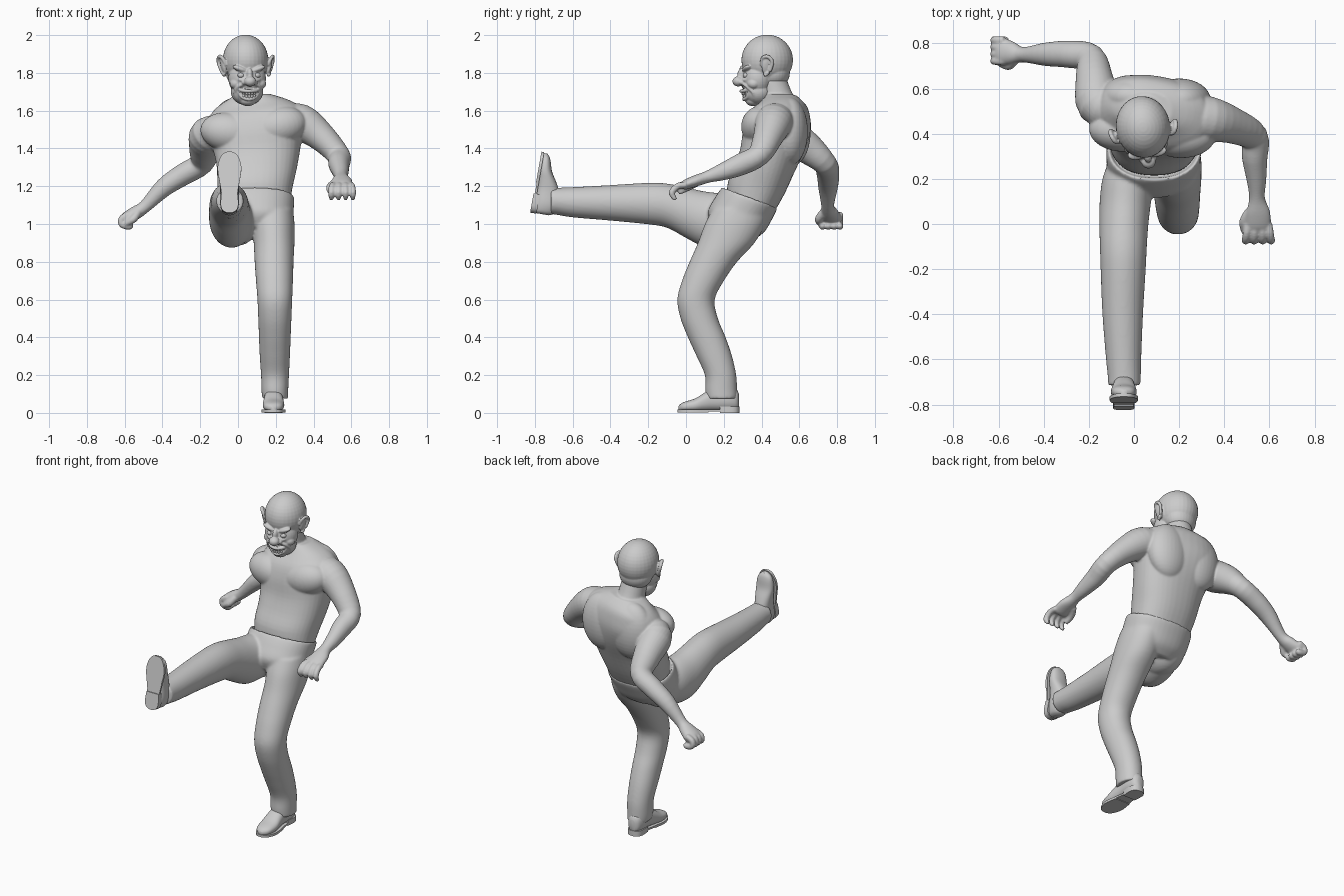
import bpy, bmesh, math
from mathutils import Vector as V, Matrix as M


def spline(rows, n=4):
    """Catmull-Rom interpolation of number tuples."""
    out = []
    for i in range(len(rows) - 1):
        a, b, c, d = (rows[max(0, min(len(rows) - 1, i + k))] for k in (-1, 0, 1, 2))
        for k in range(n):
            t = k / n
            out.append([q + .5 * t * (r - p + t * (2*p - 5*q + 4*r - s + t * (3*(q - r) + s - p)))
                        for p, q, r, s in zip(a, b, c, d)])
    return out + [list(rows[-1])]


def loft(bm, rings, e=2.0, sides=40, mat=M()):
    """Skin a list of (centre, u, v) elliptical rings into a closed tube."""
    def pw(t):
        return math.copysign(abs(t) ** (2 / e), t)
    loops = []
    for c, u, v in rings:
        loops.append([bm.verts.new(mat @ (c + u * pw(math.cos(a)) + v * pw(math.sin(a))))
                      for a in (2 * math.pi * k / sides for k in range(sides))])
    for A, B in zip(loops, loops[1:]):
        for k in range(sides):
            j = (k + 1) % sides
            bm.faces.new((A[k], A[j], B[j], B[k]))
    bm.faces.new(loops[0][::-1])
    bm.faces.new(loops[-1])


def stack(bm, rows, e=2.0):
    """Rows x, y, z, rx, ry, side slope, front slope, twist: rings stacked upward."""
    loft(bm, [(V((x, y, z)), V((rx, -rx * tw, rx * sx)), V((ry * tw, ry, ry * sy)))
              for x, y, z, rx, ry, sx, sy, tw in spline(rows)], e)


def along_y(bm, rows, e=2.0, mat=M()):
    """Rows y, x, z, rx, rz: upright rings along y."""
    loft(bm, [(V((r[1], r[0], r[2])), V((r[3], 0, 0)), V((0, 0, r[4])))
              for r in spline(rows)], e, mat=mat)


def limb(bm, rows, ref=(0, 0, 1), sides=28, mat=M()):
    """Rows x, y, z, thickness, width: rings square to the path."""
    rows, rings = spline(rows), []
    for i, r in enumerate(rows):
        t = (V(rows[min(i + 1, len(rows) - 1)][:3]) - V(rows[max(i - 1, 0)][:3])).normalized()
        u = V(ref)
        u = (u - t * u.dot(t)).normalized()
        rings.append((V(r[:3]), u * r[3], t.cross(u) * r[4]))
    loft(bm, rings, sides=sides, mat=mat)


def cord(bm, pts, r, tip=.6, mat=M()):
    """Round tube tapering at its end (fingers, lips, folds)."""
    n = len(pts) - 1
    limb(bm, [(*p, *[r * (tip if i == n else 1)] * 2) for i, p in enumerate(pts)],
         (.31, .52, .79), 12, mat)


def ball(bm, c, r, mat=M(), tilt=0):
    bmesh.ops.create_uvsphere(bm, u_segments=32, v_segments=20, radius=1,
                              matrix=mat @ M.Translation(c) @ M.Rotation(tilt, 4, 'Y') @ M.Diagonal((*r, 1)))


def finish(name, bm, voxel=0, relax=4):
    bmesh.ops.recalc_face_normals(bm, faces=bm.faces[:])
    me = bpy.data.meshes.new(name)
    bm.to_mesh(me)
    bm.free()
    ob = bpy.data.objects.new(name, me)
    bpy.context.collection.objects.link(ob)
    if voxel:
        m = ob.modifiers.new("blend", 'REMESH')
        m.mode, m.voxel_size, m.use_smooth_shade = 'VOXEL', voxel, True
        s = ob.modifiers.new("relax", 'SMOOTH')
        s.factor, s.iterations = .5, relax
    else:
        bpy.ops.object.select_all(action='DESELECT')
        bpy.context.view_layer.objects.active = ob
        ob.select_set(True)
        bpy.ops.object.shade_smooth_by_angle(angle=math.radians(40))
    return ob


# Torso, leaning back with the shoulders rolled and twisted
bm = bmesh.new()
stack(bm, [(.09, .335, 1.08, .18, .12, 0, -.3, 0), (.09, .372, 1.19, .198, .15, 0, -.2, 0),
           (.10, .42, 1.30, .212, .158, 0, -.1, .06), (.1, .46, 1.40, .23, .168, .05, 0, .12),
           (.09, .482, 1.50, .25, .17, .1, 0, .17), (.09, .495, 1.58, .245, .152, .12, 0, .18),
           (.075, .515, 1.635, .19, .115, .12, 0, .18), (.065, .505, 1.68, .10, .08, .1, 0, .1)], 2.3)
limb(bm, [(.06, .52, 1.58, .1, .1), (.052, .485, 1.66, .08, .085), (.045, .455, 1.76, .076, .076)], (1, 0, 0))
for x, y, z, t in ((-.045, .42, 1.485, .15), (.21, .392, 1.515, -.25)):
    ball(bm, (x, y, z), (.155, .1, .105), tilt=t)       # chest muscle
for x, y in ((-.01, .565), (.2, .55)):
    ball(bm, (x, y, 1.49), (.14, .095, .18))            # back muscle

# Arms, running on into the palms
limb(bm, [(.22, .48, 1.56, .07, .09), (.33, .465, 1.54, .096, .1), (.44, .435, 1.462, .077, .08),
          (.53, .385, 1.365, .06, .065), (.535, .29, 1.315, .058, .056), (.543, .19, 1.275, .045, .043),
          (.545, .115, 1.25, .032, .035), (.55, .05, 1.228, .03, .054),
          (.55, -.01, 1.205, .025, .056), (.55, -.025, 1.197, .014, .045)])
limb(bm, [(-.07, .50, 1.50, .07, .08), (-.155, .53, 1.475, .096, .098), (-.175, .64, 1.405, .085, .084),
          (-.195, .735, 1.32, .062, .065), (-.29, .752, 1.262, .058, .06), (-.39, .752, 1.195, .05, .052),
          (-.49, .75, 1.095, .034, .034), (-.54, .757, 1.06, .036, .05),
          (-.59, .765, 1.03, .034, .062), (-.612, .767, 1.02, .022, .05)])
for i in range(4):
    x, y = .506 + .03 * i, .722 + .031 * i
    s = (i - 1.5) * .005
    cord(bm, [(x, 0, 1.207), (x + s, -.045, 1.2), (x + 1.6*s, -.075, 1.165), (x + 1.6*s, -.055, 1.128)], .0175)
    cord(bm, [(-.575, y, 1.05), (-.615, y, 1.03), (-.615, y, .998), (-.575, y, .987), (-.56, y, 1.0)], .018)
cord(bm, [(.515, .06, 1.22), (.487, .01, 1.195), (.488, -.04, 1.165)], .021)
cord(bm, [(-.53, .725, 1.06), (-.555, .702, 1.025), (-.595, .708, 1.0)], .021)
finish("upper_body", bm, .006, 7)

# Trousers: pelvis with an open waistband, seat, standing leg, kicking leg
bm = bmesh.new()
stack(bm, [(.08, .25, .95, .15, .11, 0, -.3, 0), (.085, .265, 1.01, .2, .15, 0, -.35, 0),
           (.086, .303, 1.08, .209, .152, 0, -.37, 0), (.09, .335, 1.135, .208, .147, 0, -.37, 0),
           (.09, .335, 1.14, .196, .133, 0, -.37, 0), (.09, .325, 1.09, .18, .118, 0, -.37, 0)], 2.2)
ball(bm, (-.005, .245, 1.02), (.118, .16, .135))
stack(bm, [(*r, 0, 0, 0) for r in (
    (.197, .19, .075, .068, .082), (.195, .187, .12, .071, .084), (.196, .183, .2, .074, .083),
    (.195, .15, .3, .08, .094), (.195, .11, .4, .084, .1), (.195, .07, .5, .088, .099),
    (.195, .053, .6, .092, .099), (.193, .09, .7, .098, .111), (.191, .145, .8, .103, .126),
    (.191, .213, .9, .108, .15), (.187, .26, 1.0, .112, .16), (.18, .29, 1.08, .112, .15))], 2.1)
along_y(bm, [(.28, -.01, 1.02, .1, .12), (.2, -.025, 1.02, .115, .14), (.1, -.038, 1.025, .114, .147),
             (0, -.045, 1.06, .109, .134), (-.1, -.047, 1.097, .104, .117), (-.2, -.048, 1.108, .1, .11),
             (-.4, -.05, 1.112, .09, .094), (-.6, -.046, 1.115, .078, .08), (-.68, -.043, 1.12, .073, .072),
             (-.715, -.043, 1.122, .072, .07)])
finish("trousers", bm, .0075, 10)

# Shoes with sole and heel
OUTLINE = [(-.045, .012), (-.035, .034), (0, .055), (.05, .063), (.12, .052), (.18, .043),
           (.24, .047), (.27, .036), (.283, .014)]


def plate(bm, rows, z0, z1, mat):
    rows = spline(rows, 3)
    pts = [(w, y) for y, w in rows] + [(-w, y) for y, w in reversed(rows)]
    lo, hi = ([bm.verts.new(mat @ V((x, y, z))) for x, y in pts] for z in (z0, z1))
    bm.faces.new(lo[::-1])
    bm.faces.new(hi)
    for k in range(len(pts)):
        j = (k + 1) % len(pts)
        bm.faces.new((lo[k], lo[j], hi[j], hi[k]))


def shoe(name, mat):
    bm = bmesh.new()
    along_y(bm, [(-.04, 0, .026, .012, .01), (-.025, 0, .03, .036, .02), (.0, 0, .034, .05, .027),
                 (.05, 0, .041, .057, .036), (.1, 0, .058, .053, .05), (.15, 0, .072, .049, .06),
                 (.22, 0, .078, .05, .066), (.265, 0, .072, .038, .055), (.28, 0, .065, .018, .035)], 2.3, mat)
    plate(bm, OUTLINE, .007, .018, mat)
    plate(bm, OUTLINE[:5], .003, .012, mat)
    plate(bm, OUTLINE[5:], 0, .034, mat)
    finish(name, bm)


shoe("standing_shoe", M.Translation((.188, 0, 0)))
shoe("kicking_shoe", M.Translation((-.045, -.776, 1.339)) @ M.Rotation(math.radians(-100), 4, 'X'))

# Head, turned slightly to one side
H = M.Translation((.04, .43, 0)) @ M.Rotation(math.radians(9), 4, 'Z')
bm = bmesh.new()
for c, r in (((0, 0, 1.868), (.12, .137, .134)), ((0, .03, 1.80), (.1, .09, .085)),
             ((0, -.055, 1.77), (.1, .085, .1)), ((0, -.05, 1.70), (.086, .078, .072)),
             ((0, -.075, 1.655), (.045, .042, .031)), ((0, -.135, 1.79), (.017, .025, .035)),
             ((0, -.155, 1.755), (.032, .031, .027))):
    ball(bm, c, r, H)
for s in (-1, 1):
    ball(bm, (s*.045, -.116, 1.82), (.045, .024, .015), H, -s * .35)     # brow
    ball(bm, (s*.062, -.082, 1.745), (.036, .036, .03), H, s * .3)       # cheek
    ball(bm, (s*.028, -.137, 1.749), (.015, .018, .013), H)              # nostril
    ball(bm, (s*.122, -.024, 1.838), (.014, .026, .048), H, s * .2)      # ear
    cord(bm, [(s*.112, -.046, 1.84), (s*.13, -.046, 1.878), (s*.144, -.019, 1.886), (s*.145, .004, 1.858),
              (s*.13, -.008, 1.81), (s*.117, -.034, 1.785)], .010, 1, H)  # ear rim
    cord(bm, [(s*.028, -.133, 1.742), (s*.056, -.118, 1.728), (s*.072, -.086, 1.695), (s*.058, -.08, 1.66)],
         .009, .6, H)                                                    # smile fold
    cord(bm, [(s*.02, -.133, 1.772), (s*.045, -.129, 1.762), (s*.075, -.098, 1.775)], .008, .6, H)  # eye bag
    cord(bm, [(s*.012, -.123, 1.842), (s*.045, -.110, 1.858), (s*.08, -.083, 1.85)], .008, .5, H)  # wrinkle
# lips
for z0, z1, z2, y in ((1.718, 1.706, 1.703, -.140), (1.712, 1.672, 1.66, -.126)):
    cord(bm, [(-.062, -.098, z0), (-.036, y + .014, z1), (0, y, z2), (.036, y + .014, z1), (.062, -.098, z0)],
         .009, 1, H)
finish("head", bm, .004, 4)

# Eyes and teeth
bm = bmesh.new()
for s in (-1, 1):
    ball(bm, (s*.042, -.117, 1.787), (.02, .02, .016), H)
finish("eyes", bm)
bm = bmesh.new()
for i in range(7):
    x = (i - 3) * .0145
    for z, d in ((1.693, 0), (1.675, .006)):
        ball(bm, (x, -.130 + d + 9*x*x, z + 5*x*x), (.0075, .008, .011), H)
finish("teeth", bm)
